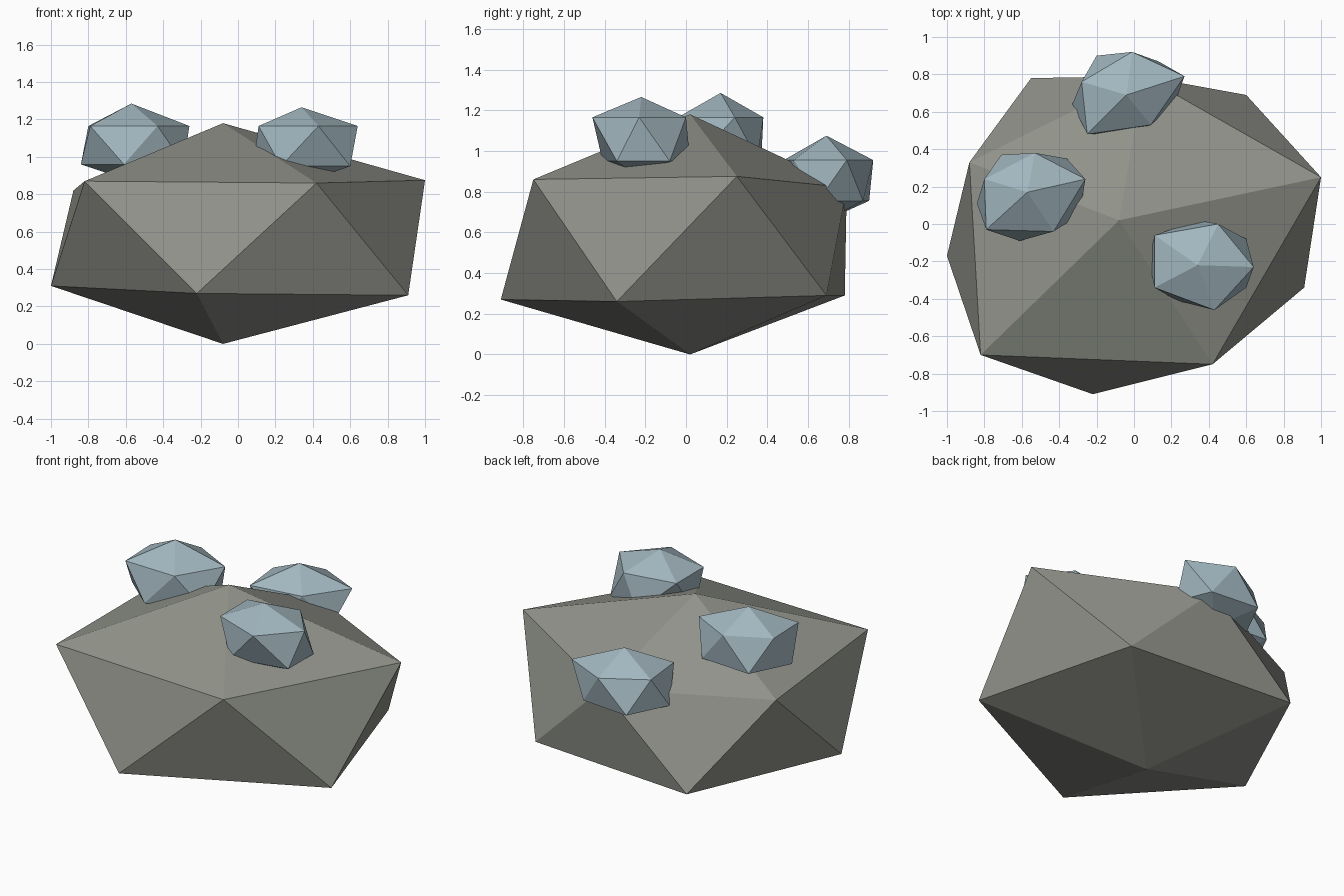
import bpy
import bmesh

cube = bpy.data.objects.get("Cube")
if cube:
    bpy.data.objects.remove(cube, do_unlink=True)


def flat_material(name, colour):
    mat = bpy.data.materials.new(name)
    mat.use_nodes = True
    rgba = (*colour, 1)
    mat.diffuse_color = rgba
    for node in mat.node_tree.nodes:
        if node.type == 'BSDF_PRINCIPLED':
            node.inputs["Base Color"].default_value = rgba
            node.inputs["Roughness"].default_value = 0.8
    return mat


def faceted_stone(name, material, top, upper, lower, bottom):
    """Irregular twenty-sided stone: two poles and two staggered rings.
    Both rings run anticlockwise; lower[i] sits between upper[i] and upper[i + 1]."""
    bm = bmesh.new()
    top_vert, bottom_vert = bm.verts.new(top), bm.verts.new(bottom)
    high = [bm.verts.new(point) for point in upper]
    low = [bm.verts.new(point) for point in lower]
    count = len(high)
    for i in range(count):
        j = (i + 1) % count
        bm.faces.new((top_vert, high[i], high[j]))
        bm.faces.new((high[i], low[i], high[j]))
        bm.faces.new((low[i], low[j], high[j]))
        bm.faces.new((bottom_vert, low[j], low[i]))
    bmesh.ops.recalc_face_normals(bm, faces=bm.faces[:])
    mesh = bpy.data.meshes.new(name)
    bm.to_mesh(mesh)
    bm.free()
    mesh.materials.append(material)
    stone = bpy.data.objects.new(name, mesh)
    bpy.context.collection.objects.link(stone)
    return stone


def at_height(z, *ring):
    return [(x, y, z) for x, y in ring]


rock_grey = flat_material("rock grey", (0.28, 0.29, 0.255))
crystal_blue = flat_material("crystal blue", (0.36, 0.47, 0.52))

# Large base boulder
faceted_stone(
    "boulder", rock_grey, (-0.08, 0.02, 1.18),
    [(-0.82, -0.7, 0.87), (0.42, -0.75, 0.86), (1, 0.25, 0.875),
     (0.05, 0.79, 0.82), (-0.88, 0.33, 0.82)],
    [(-0.22, -0.91, 0.27), (0.91, -0.34, 0.26), (0.6, 0.69, 0.29),
     (-0.55, 0.78, 0.29), (-1, -0.17, 0.31)],
    (-0.08, 0.02, 0))

# Three ore nuggets half buried in the boulder
faceted_stone(
    "front_nugget", crystal_blue, (0.34, -0.22, 1.265),
    at_height(1.165, (0.11, -0.34), (0.43, -0.46), (0.64, -0.23), (0.45, 0), (0.11, -0.06)),
    at_height(0.95, (0.23, -0.41), (0.6, -0.34), (0.6, -0.08), (0.34, 0.02), (0.08, -0.2)),
    (0.34, -0.22, 0.86))

faceted_stone(
    "side_nugget", crystal_blue, (-0.57, 0.17, 1.285),
    at_height(1.165, (-0.79, -0.03), (-0.43, -0.04), (-0.26, 0.24), (-0.53, 0.38), (-0.8, 0.24)),
    at_height(0.96, (-0.61, -0.09), (-0.29, 0.05), (-0.36, 0.35), (-0.71, 0.37), (-0.84, 0.11)),
    (-0.57, 0.17, 0.87))

faceted_stone(
    "back_nugget", crystal_blue, (-0.04, 0.69, 1.075),
    at_height(0.955, (-0.25, 0.48), (0.09, 0.53), (0.27, 0.79), (-0.01, 0.92), (-0.28, 0.76)),
    at_height(0.755, (-0.04, 0.49), (0.22, 0.65), (0.13, 0.87), (-0.2, 0.9), (-0.33, 0.64)),
    (-0.04, 0.69, 0.66))
